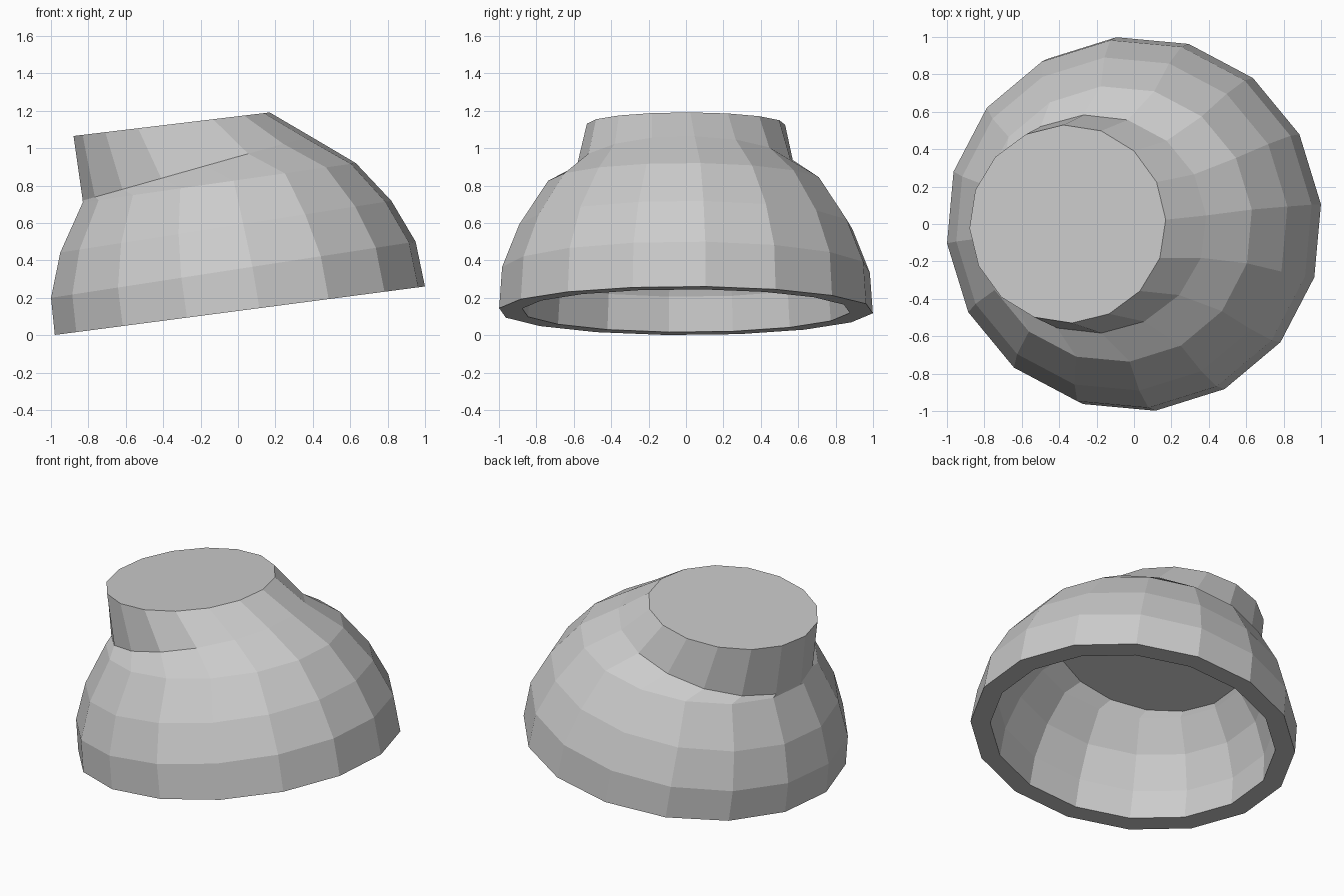
import bpy, bmesh, math

SIDES = 16

# Tilted rings: (centre x, centre z, x radius, y radius, slope in x, phase in degrees)
outer = [
    (-0.355, 1.128, 0.525, 0.530, 0.120, 2.5),  # neck top
    (-0.222, 0.892, 0.610, 0.585, 0.283, 4.5),  # neck base
    (-0.100, 0.815, 0.734, 0.740, 0.144, 6.0),
    (-0.065, 0.580, 0.890, 0.895, 0.156, 6.0),
    (-0.025, 0.350, 0.980, 0.988, 0.154, 6.0),
    (0.010, 0.131, 0.995, 1.004, 0.131, 6.0),   # rim, outer edge
]
inner = [
    (0.010, 0.131, 0.875, 0.880, 0.131, 6.0),   # rim, inner edge
    (-0.015, 0.330, 0.860, 0.865, 0.145, 6.0),
    (-0.040, 0.545, 0.780, 0.785, 0.145, 6.0),
    (-0.060, 0.725, 0.655, 0.655, 0.140, 6.0),
    (-0.125, 0.795, 0.575, 0.590, 0.240, 6.0),  # ceiling edge
]

bm = bmesh.new()


def make_ring(cx, cz, rx, ry, slope, phase):
    verts = []
    for i in range(SIDES):
        a = math.radians(phase) + 2 * math.pi * i / SIDES
        dx = rx * math.cos(a)
        verts.append(bm.verts.new((cx + dx, ry * math.sin(a), cz + slope * dx)))
    return verts


# Loft neck, dome, rim and hollow inside as one closed shell
rings = [make_ring(*r) for r in outer + inner]
for a, b in zip(rings, rings[1:]):
    for i in range(SIDES):
        j = (i + 1) % SIDES
        bm.faces.new((a[i], b[i], b[j], a[j]))
bm.faces.new(rings[0])
bm.faces.new(rings[-1][::-1])
bmesh.ops.recalc_face_normals(bm, faces=bm.faces)

mesh = bpy.data.meshes.new("hollow_dome")
bm.to_mesh(mesh)
bm.free()
obj = bpy.data.objects.new("hollow_dome_with_neck", mesh)
bpy.context.collection.objects.link(obj)
